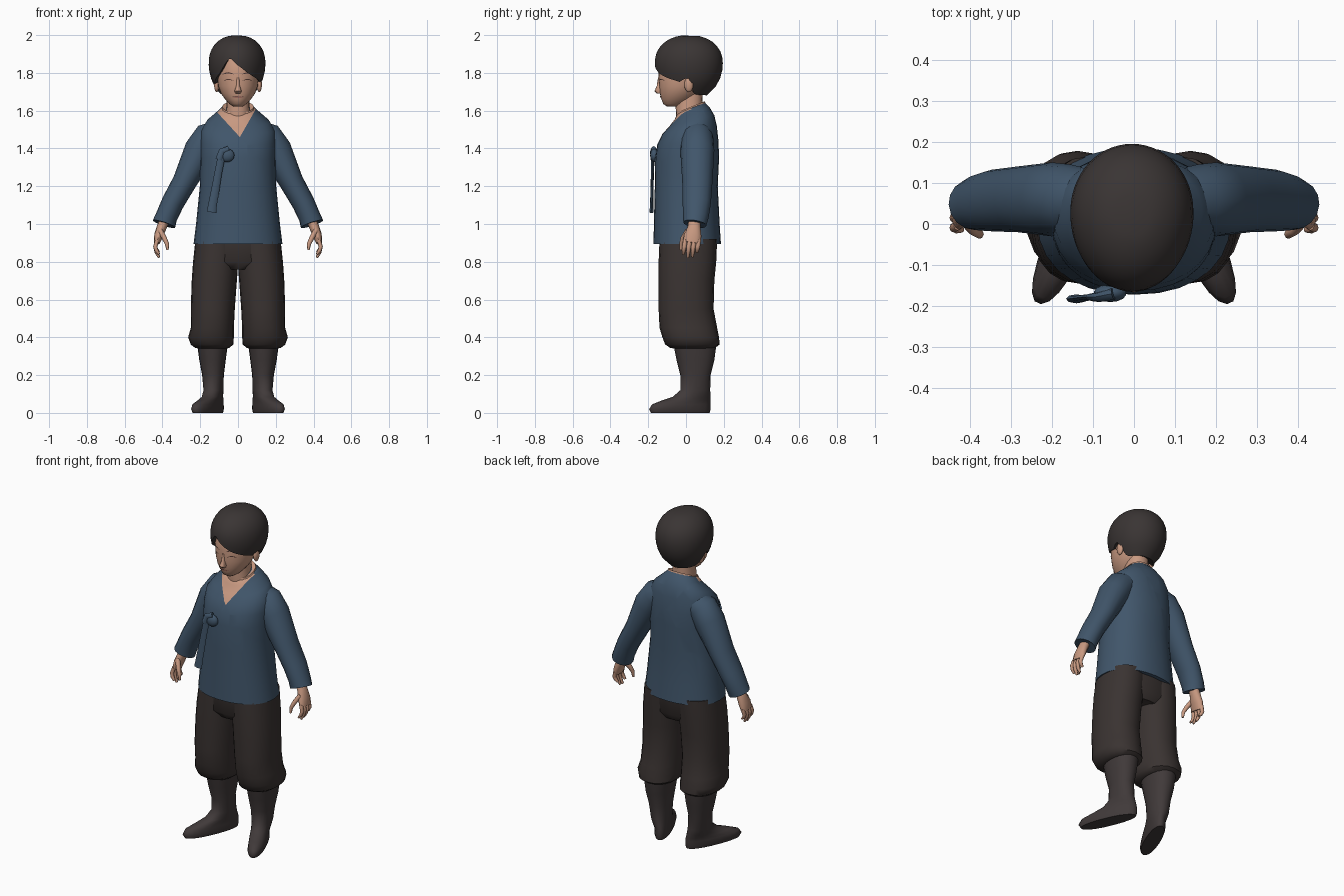
import bpy, bmesh, math
from mathutils import Vector

if "Cube" in bpy.data.objects:
    bpy.data.objects.remove(bpy.data.objects["Cube"])


def material(name, rgb):
    m = bpy.data.materials.new(name)
    m.diffuse_color = (*rgb, 1)
    m.use_nodes = True
    m.node_tree.nodes["Principled BSDF"].inputs["Base Color"].default_value = m.diffuse_color
    return m


SKIN = material("skin", (0.58, 0.32, 0.22))
BLUE = material("jacket blue", (0.052, 0.092, 0.145))
PANTS = material("trouser brown", (0.042, 0.033, 0.031))
BOOT = material("boot brown", (0.052, 0.042, 0.042))
HAIR = material("hair black", (0.042, 0.035, 0.034))
LINE = material("lash brown", (0.09, 0.045, 0.035))
LIP = material("lip", (0.42, 0.18, 0.14))


def finish(name, bm, mat, mirror=False, angle=50):
    bmesh.ops.recalc_face_normals(bm, faces=bm.faces)
    me = bpy.data.meshes.new(name)
    bm.to_mesh(me)
    bm.free()
    me.materials.append(mat)
    ob = bpy.data.objects.new(name, me)
    bpy.context.collection.objects.link(ob)
    bpy.ops.object.select_all(action='DESELECT')
    ob.select_set(True)
    bpy.context.view_layer.objects.active = ob
    bpy.ops.object.shade_smooth_by_angle(angle=math.radians(angle))
    if mirror:
        ob.modifiers.new("mirror", 'MIRROR').use_mirror_merge = False
    return ob


def skin_rings(bm, rings):
    rows = [[bm.verts.new(p) for p in r] for r in rings]
    n = len(rows[0])
    for a, b in zip(rows, rows[1:]):
        for i in range(n):
            j = (i + 1) % n
            bm.faces.new((a[i], a[j], b[j], b[i]))
    bm.faces.new(rows[0])
    bm.faces.new(rows[-1])


def power(v, e):
    return math.copysign(abs(v) ** e, v)


def loft(name, rings, mat, n=20, mirror=False, square=2.2):
    """Stack of rounded sections: z, x0, x1, y0, y1, tilt (z by y), shear (x by y)."""
    pts = []
    for r in rings:
        z, x0, x1, y0, y1, tilt, shear = (tuple(r) + (0, 0))[:7]
        ring = []
        for i in range(n):
            a = 2 * math.pi * i / n
            x = (x0 + x1) / 2 + (x1 - x0) / 2 * power(math.cos(a), 2 / square)
            y = (y0 + y1) / 2 + (y1 - y0) / 2 * power(math.sin(a), 2 / square)
            ring.append((x + shear * (0.05 - y), y, z + tilt * (y - 0.03)))
        pts.append(ring)
    bm = bmesh.new()
    skin_rings(bm, pts)
    return finish(name, bm, mat, mirror)


def tube(name, path, mat, n=14, mirror=False):
    """Oval tube along a path: x, y, z, radius across, radius along y."""
    c = [Vector(p[:3]) for p in path]
    pts = []
    for k, p in enumerate(path):
        t = (c[min(k + 1, len(c) - 1)] - c[max(k - 1, 0)]).normalized()
        a = t.cross(Vector((0, 1, 0))).normalized()
        b = a.cross(t)
        pts.append([c[k] + a * p[3] * math.cos(2 * math.pi * i / n)
                    + b * p[4] * math.sin(2 * math.pi * i / n) for i in range(n)])
    bm = bmesh.new()
    skin_rings(bm, pts)
    return finish(name, bm, mat, mirror)


def ball(name, loc, size, mat, mirror=False):
    bm = bmesh.new()
    bmesh.ops.create_uvsphere(bm, u_segments=14, v_segments=8, radius=1)
    for v in bm.verts:
        v.co = Vector(loc) + Vector(v.co[i] * size[i] for i in range(3))
    return finish(name, bm, mat, mirror)


def interp(table, x):
    for (a, va), (b, vb) in zip(table, table[1:]):
        if x <= b:
            return va + (vb - va) * (x - a) / (b - a)
    return table[-1][1]


# Jacket body, with a V neck cut into the front
torso = loft("jacket", [
    (0.895, -.235, .235, -.172, .185), (1.0, -.222, .222, -.17, .178),
    (1.2, -.202, .202, -.165, .168), (1.35, -.2, .2, -.163, .175),
    (1.43, -.2, .2, -.152, .172, .05), (1.50, -.195, .195, -.125, .163, .15),
    (1.545, -.165, .165, -.09, .15, .25), (1.585, -.115, .115, -.06, .125, .35),
    (1.615, -.085, .085, -.045, .10, .4)], BLUE, n=28)
torso.data.materials.append(SKIN)
bm = bmesh.new()
bm.from_mesh(torso.data)
for slope in (-1.09, 1.75):
    bmesh.ops.bisect_plane(bm, geom=bm.verts[:] + bm.edges[:] + bm.faces[:],
                           plane_co=(0.01, 0, 1.46), plane_no=(-slope, 0, 1))
for f in bm.faces:
    c = f.calc_center_median()
    dx = c.x - 0.01
    if c.y < 0.02 and c.z - 1.46 > max(-1.09 * dx, 1.75 * dx):
        f.material_index = 1
bm.to_mesh(torso.data)
bm.free()

# Sleeves
tube("sleeve", [(.09, .06, 1.485, .07, .07), (.155, .06, 1.455, .085, .085),
                (.2, .06, 1.39, .085, .09), (.283, .06, 1.223, .064, .08),
                (.345, .057, 1.113, .06, .075), (.378, .052, 1.04, .058, .068),
                (.392, .047, 1.0, .062, .062), (.388, .047, 1.01, .045, .045)], BLUE, 16, True)

# Hands
tube("palm", [(.385, .045, 1.03, .026, .03), (.403, .043, .985, .026, .034),
              (.42, .036, .94, .024, .046), (.43, .03, .9, .016, .046)], SKIN, 12, True)
for k, drop in enumerate((.84, .822, .826, .85)):
    y = -.004 + .024 * k
    tube("finger", [(.428, y, .915, .011, .012), (.438, y - .005, .88, .011, .012),
                    (.432, y - .008, (.88 + drop) / 2, .01, .011),
                    (.418, y - .01, drop, .006, .007)], SKIN, 8, True)
tube("thumb", [(.412, .01, .965, .014, .015), (.39, -.015, .925, .013, .014),
               (.376, -.025, .895, .011, .011), (.373, -.028, .862, .006, .007)], SKIN, 8, True)

# Tie ribbon on the chest
ball("ribbon_knot", (-.058, -.168, 1.363), (.04, .022, .036), BLUE)
tube("ribbon_loop", [(-.05, -.17, 1.395, .018, .014), (-.085, -.178, 1.385, .018, .012),
                     (-.1, -.178, 1.34, .02, .01)], BLUE, 8)
tube("ribbon_tail", [(-.085, -.175, 1.37, .02, .01), (-.105, -.178, 1.27, .02, .008),
                     (-.122, -.18, 1.17, .022, .008), (-.135, -.182, 1.1, .023, .009),
                     (-.14, -.182, 1.062, .026, .011)], BLUE, 8)

# Trousers gathered below the knee
loft("hips", [(.76, -.15, .15, -.11, .13), (.8, -.225, .225, -.14, .155),
              (.93, -.228, .228, -.14, .165)], PANTS, 24)
loft("trouser_leg", [(.34, .06, .21, -.06, .14), (.345, .045, .228, -.085, .155),
                     (.362, .025, .25, -.11, .178), (.4, .022, .264, -.125, .175),
                     (.45, .022, .25, -.14, .165), (.55, .017, .25, -.145, .146),
                     (.7, .006, .245, -.145, .15), (.8, -.002, .238, -.145, .16),
                     (.92, -.01, .225, -.14, .165)], PANTS, 20, True)

# Boots, toes turned out
loft("boot", [(0, .08, .175, -.185, .125, 0, .4), (.02, .075, .182, -.195, .13, 0, .4),
              (.045, .077, .18, -.18, .13, 0, .4), (.065, .079, .178, -.13, .13, 0, .35),
              (.085, .08, .18, -.07, .13, 0, .25), (.12, .078, .182, -.03, .128, 0, .1),
              (.2, .075, .19, -.03, .13), (.28, .065, .205, -.05, .15),
              (.355, .055, .215, -.065, .16)], BOOT, 20, True)

# Neck, inner collar and head
loft("neck", [(1.55, -.07, .07, -.05, .09), (1.62, -.06, .06, -.055, .085),
              (1.72, -.06, .06, -.05, .09)], SKIN)
loft("inner_collar", [(1.59, -.095, .095, -.05, .108, .4),
                      (1.622, -.083, .083, -.046, .1, .4),
                      (1.615, -.065, .065, -.04, .085, .4)], SKIN)
HEAD = [(1.622, -.025, .025, -.1, -.04), (1.635, -.045, .045, -.12, 0),
        (1.66, -.068, .068, -.13, .04), (1.69, -.09, .09, -.138, .07),
        (1.73, -.105, .105, -.142, .1), (1.8, -.112, .112, -.146, .12),
        (1.88, -.1, .1, -.135, .13), (1.95, -.06, .06, -.08, .09)]
loft("head", HEAD, SKIN, 28, square=2)
loft("nose", [(1.775, -.007, .007, -.148, -.12), (1.73, -.01, .01, -.155, -.12),
              (1.704, -.019, .019, -.167, -.12), (1.692, -.014, .014, -.155, -.12)], SKIN, 12)
ball("ear", (.113, .015, 1.738), (.014, .024, .04), SKIN, True)


def face_y(x, z):
    rx = interp([(h[0], h[2]) for h in HEAD], z)
    y0 = interp([(h[0], h[3]) for h in HEAD], z)
    y1 = interp([(h[0], h[4]) for h in HEAD], z)
    return (y0 + y1) / 2 - (y1 - y0) / 2 * math.sqrt(max(0, 1 - (x / rx) ** 2))


def face_mark(name, x0, x1, z, arch, thick, mat, mirror=False):
    """Thin tapered curved sliver lying on the face."""
    bm = bmesh.new()
    rows = []
    for i in range(9):
        s = i / 8
        x, bow = x0 + (x1 - x0) * s, math.sin(math.pi * s)
        zs = [z + arch * bow + d * thick * (0.15 + bow) for d in (-.5, .5)]
        rows.append([bm.verts.new((x, face_y(x, q) - .003, q)) for q in zs])
    for a, b in zip(rows, rows[1:]):
        bm.faces.new((a[0], b[0], b[1], a[1]))
    finish(name, bm, mat, mirror)


# Painted face details
face_mark("eyelash", .025, .075, 1.758, .008, .005, LINE, True)
face_mark("eyebrow", .022, .082, 1.792, .008, .006, LINE, True)
face_mark("lips", -.03, .03, 1.672, 0, .011, LIP)
face_mark("mouth_line", -.03, .03, 1.674, -.001, .003, LINE)

# Hair cap with swept fringe: lower edge height by angle from the front
EDGE = [(-180, 1.68), (-110, 1.685), (-98, 1.7), (-93, 1.77), (-82, 1.77), (-72, 1.742),
        (-60, 1.765), (-40, 1.8), (-21, 1.865), (-15, 1.88), (0, 1.843), (24, 1.8),
        (45, 1.775), (72, 1.752), (82, 1.77), (93, 1.77), (98, 1.7), (110, 1.685), (180, 1.68)]
rings = []
for k in range(1, 13):
    ring = []
    for i in range(60):
        deg = -180 + 6 * i
        h = interp(EDGE, deg)
        z = 2 - (2 - h) * (min(k, 11) / 11) ** 1.7
        if z > 1.85:
            r = (1 - ((z - 1.85) / .15) ** 2.2) ** (1 / 2.2)
        else:
            r = math.sqrt(1 - ((1.85 - z) / .2) ** 2)
        if k == 12:
            r, z = r * .8, z + .012
        a = math.radians(deg)
        y = -math.cos(a)
        ring.append((-.005 + .15 * r * math.sin(a) * (1 + .06 * y), .015 + .18 * r * y, z))
    rings.append(ring)
bm = bmesh.new()
skin_rings(bm, rings)
finish("hair", bm, HAIR)
